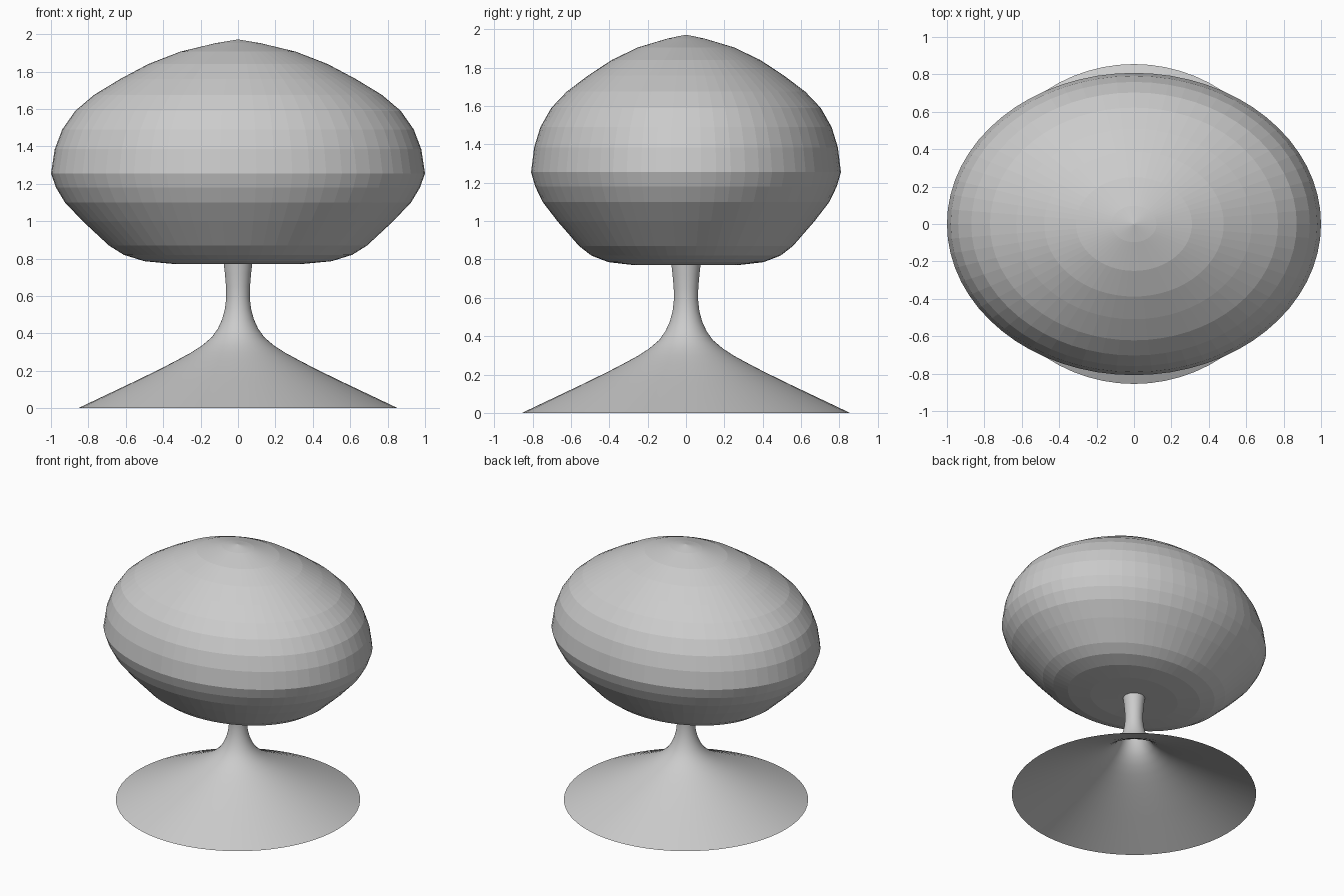
import bpy, bmesh
from math import cos, sin, tau

if "Cube" in bpy.data.objects:
    bpy.data.objects.remove(bpy.data.objects["Cube"])


def lathe(name, profile, sides, y_scale=1.0, smooth=False):
    """Revolve (radius, z) points about z; zero radius makes a pole."""
    bm = bmesh.new()
    rings = []
    for r, z in profile:
        if r == 0:
            rings.append([bm.verts.new((0, 0, z))] * sides)
        else:
            rings.append([bm.verts.new((r * cos(tau * i / sides),
                                        r * y_scale * sin(tau * i / sides), z))
                          for i in range(sides)])
    for low, high in zip(rings, rings[1:]):
        for i in range(sides):
            j = (i + 1) % sides
            corners = dict.fromkeys((low[i], low[j], high[j], high[i]))
            bm.faces.new(list(corners)).smooth = smooth
    mesh = bpy.data.meshes.new(name)
    bm.to_mesh(mesh)
    bm.free()
    obj = bpy.data.objects.new(name, mesh)
    bpy.context.collection.objects.link(obj)
    return obj


# Trumpet foot and neck: smooth, thin shell, open underneath
lathe("pedestal_base", [
    (0.855, 0), (0.56, 0.14), (0.41, 0.213), (0.32, 0.26), (0.25, 0.298),
    (0.19, 0.337), (0.14, 0.38), (0.108, 0.425), (0.085, 0.475),
    (0.07, 0.53), (0.063, 0.59), (0.064, 0.65), (0.07, 0.72), (0.077, 0.78),
], 64, smooth=True)

# Faceted oval shell resting on the neck
lathe("oval_body", [
    (0, 0.775), (0.12, 0.772), (0.33, 0.77), (0.5, 0.786), (0.61, 0.82),
    (0.69, 0.87), (0.76, 0.935), (0.83, 1.0), (0.925, 1.10), (0.973, 1.18),
    (1.0, 1.255), (0.98, 1.385), (0.94, 1.49), (0.87, 1.59), (0.77, 1.675),
    (0.63, 1.76), (0.48, 1.84), (0.31, 1.906), (0.12, 1.952), (0, 1.972),
], 64, y_scale=0.808)
